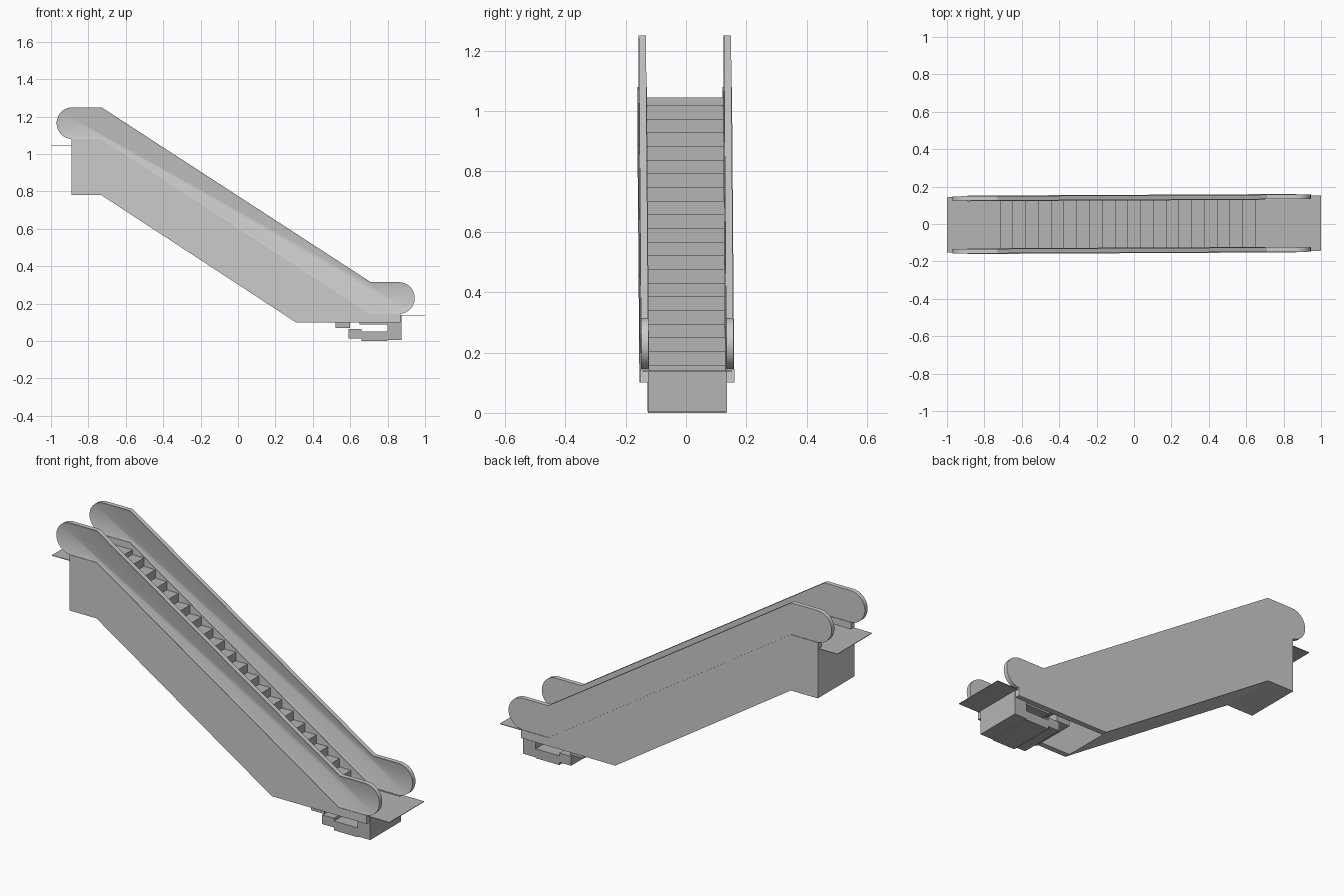
import bpy, bmesh, math

if "Cube" in bpy.data.objects:
    bpy.data.objects.remove(bpy.data.objects["Cube"])

SKEW = 0.005  # the whole model sits very slightly turned about z


def material(name, v):
    m = bpy.data.materials.new(name)
    m.diffuse_color = (v, v, v, 1)
    m.use_nodes = True
    m.node_tree.nodes["Principled BSDF"].inputs["Base Color"].default_value = m.diffuse_color
    return m


LIGHT = material("light_grey", 0.60)
MID = material("mid_grey", 0.46)


def finish(bm, name, mat, smooth=False):
    for v in bm.verts:
        v.co.y += SKEW * v.co.x
    me = bpy.data.meshes.new(name)
    bm.to_mesh(me)
    bm.free()
    ob = bpy.data.objects.new(name, me)
    bpy.context.collection.objects.link(ob)
    me.materials.append(mat)
    if smooth:
        bpy.ops.object.select_all(action='DESELECT')
        ob.select_set(True)
        bpy.context.view_layer.objects.active = ob
        bpy.ops.object.shade_smooth_by_angle(angle=math.radians(25))
    return ob


def prism(name, pts, y0, y1, mat, rim=0.0, smooth=False):
    """Extrude an xz outline from y0 to y1; rim sinks a panel into the -y face."""
    bm = bmesh.new()
    front = bm.faces.new([bm.verts.new((x, y0, z)) for x, z in pts])
    back = bmesh.ops.extrude_face_region(bm, geom=[front], use_keep_orig=True)["geom"]
    for v in back:
        if isinstance(v, bmesh.types.BMVert):
            v.co.y = y1
    bmesh.ops.recalc_face_normals(bm, faces=bm.faces[:])
    if rim:
        face = min(bm.faces, key=lambda f: f.calc_center_median().y)
        bmesh.ops.inset_region(bm, faces=[face], thickness=rim, depth=-0.004,
                               use_even_offset=True)
    return finish(bm, name, mat, smooth)


def sheet(name, pts, half, mat):
    """Sweep an open xz polyline across the width."""
    bm = bmesh.new()
    rows = [[bm.verts.new((x, y, z)) for y in (-half, half)] for x, z in pts]
    for a, b in zip(rows, rows[1:]):
        bm.faces.new((a[0], a[1], b[1], b[0]))
    return finish(bm, name, mat)


def box(name, x0, x1, z0, z1, half, mat):
    return prism(name, [(x0, z0), (x1, z0), (x1, z1), (x0, z1)], -half, half, mat)


def arc(cx, cz, r, a0, a1, n=18):
    return [(cx + r * math.cos(math.radians(a0 + (a1 - a0) * i / n)),
             cz + r * math.sin(math.radians(a0 + (a1 - a0) * i / n)))
            for i in range(n + 1)]


# Balustrades with round ends, and the casings below them
rail = (arc(0.86, 0.23, 0.085, -90, 90) + [(0.71, 0.315), (-0.73, 1.25)]
        + arc(-0.885, 1.165, 0.085, 90, 270) + [(-0.73, 1.08), (0.705, 0.145)])
casing = [(-0.89, 0.78), (-0.73, 0.78), (0.31, 0.10), (0.87, 0.10),
          (0.87, 0.145), (0.705, 0.145), (-0.73, 1.08), (-0.89, 1.08)]
for side, s in (("front", -1), ("back", 1)):
    y = sorted((s * 0.129, s * 0.153))
    prism(side + "_balustrade", rail, y[0], y[1], LIGHT, rim=0.012, smooth=True)
    y = sorted((s * 0.126, s * 0.156))
    prism(side + "_casing", casing, y[0], y[1], LIGHT)

# Moving steps as one zigzag
RUN, RISE = 0.0682, 0.0453
steps = [(0.65, 0.14)]
for k in range(20):
    x, z = 0.65 - RUN * k, 0.159 + RISE * k
    steps += [(x, z), (x - RUN, z)]
steps.append((0.65 - RUN * 20, 1.045))
sheet("steps", steps, 0.13, MID)

# Landing plates at both ends
box("lower_landing_plate", 0.65, 1.0, 0.137, 0.14, 0.148, MID)
box("upper_landing_plate", -1.0, 0.65 - RUN * 20, 1.042, 1.045, 0.148, MID)

# Closed underside and upper end wall
sheet("underside", [(-0.89, 1.042), (-0.89, 0.78), (-0.73, 0.78), (0.31, 0.10)],
      0.13, LIGHT)

# Lower pit: end block and returning steps
box("pit_end_block", 0.80, 0.875, 0.005, 0.137, 0.131, MID)
box("pit_floor", 0.66, 0.80, 0.0, 0.05, 0.13, MID)
box("return_step_low", 0.59, 0.66, 0.015, 0.065, 0.13, MID)
box("return_step_high", 0.52, 0.60, 0.07, 0.12, 0.126, MID)
box("pit_cover", 0.65, 0.80, 0.09, 0.105, 0.126, MID)
